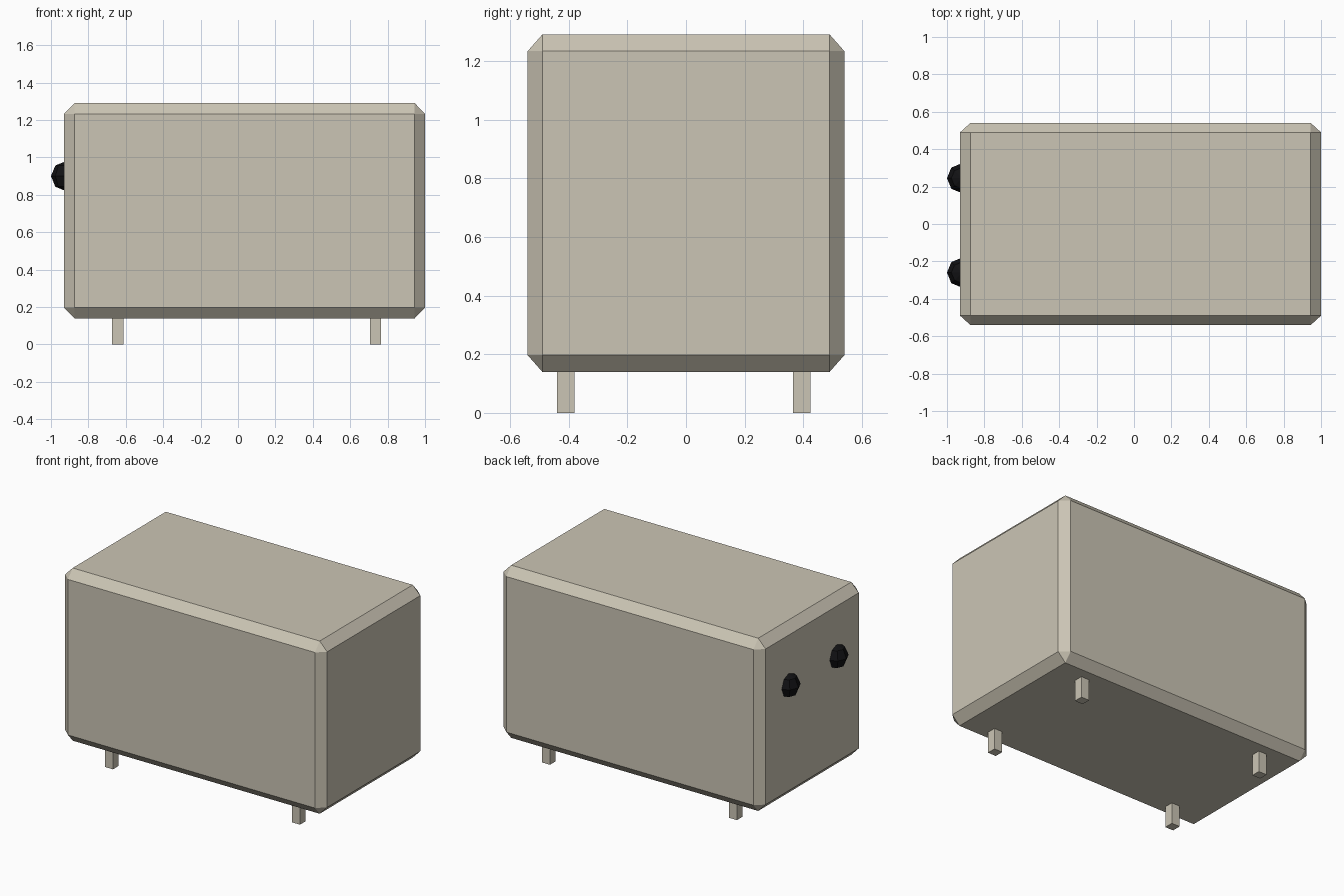
import bpy, bmesh
from mathutils import Matrix, Vector

if "Cube" in bpy.data.objects:
    bpy.data.objects.remove(bpy.data.objects["Cube"])


def material(name, color):
    m = bpy.data.materials.new(name)
    m.diffuse_color = (*color, 1)
    m.use_nodes = True
    m.node_tree.nodes["Principled BSDF"].inputs["Base Color"].default_value = m.diffuse_color
    return m


shell = material("beige_shell", (0.60, 0.56, 0.46))
black = material("black_rubber", (0.006, 0.006, 0.007))


def finish(name, bm, mat):
    mesh = bpy.data.meshes.new(name)
    bm.to_mesh(mesh)
    bm.free()
    mesh.materials.append(mat)
    obj = bpy.data.objects.new(name, mesh)
    bpy.context.collection.objects.link(obj)
    return obj


def box(name, lo, hi, mat, bevel=0.0):
    """Box between two corners; bevel is a fraction of the box's size."""
    lo, hi = Vector(lo), Vector(hi)
    bm = bmesh.new()
    bmesh.ops.create_cube(bm, size=1)
    if bevel:
        bmesh.ops.bevel(bm, geom=bm.edges[:], offset=bevel, segments=1,
                        affect='EDGES')
    bmesh.ops.scale(bm, vec=hi - lo, verts=bm.verts)
    # keep the chamfer about equal on every axis
    if bevel:
        centre_cut = (0.055, 0.05, 0.057)
        half = (hi - lo) / 2
        for v in bm.verts:
            for i in range(3):
                if abs(v.co[i]) < half[i] - 1e-4:
                    v.co[i] = (half[i] - centre_cut[i]) * (1 if v.co[i] > 0 else -1)
    bmesh.ops.translate(bm, vec=(lo + hi) / 2, verts=bm.verts)
    return finish(name, bm, mat)


# Chamfered body
box("body", (-0.93, -0.54, 0.14), (1.0, 0.54, 1.29), shell, bevel=0.05)

# Four square legs
for xn, x in (("left", -0.643), ("right", 0.735)):
    for yn, y in (("front", -0.41), ("back", 0.395)):
        box(f"{yn}_{xn}_leg", (x - 0.03, y - 0.03, 0),
            (x + 0.03, y + 0.03, 0.145), shell)

# Two round knobs half sunk into the left end
for name, y in (("front_knob", -0.26), ("back_knob", 0.245)):
    bm = bmesh.new()
    bmesh.ops.create_uvsphere(bm, u_segments=8, v_segments=4, radius=0.08,
                              matrix=Matrix.Translation((-0.92, y, 0.9)))
    finish(name, bm, black)
